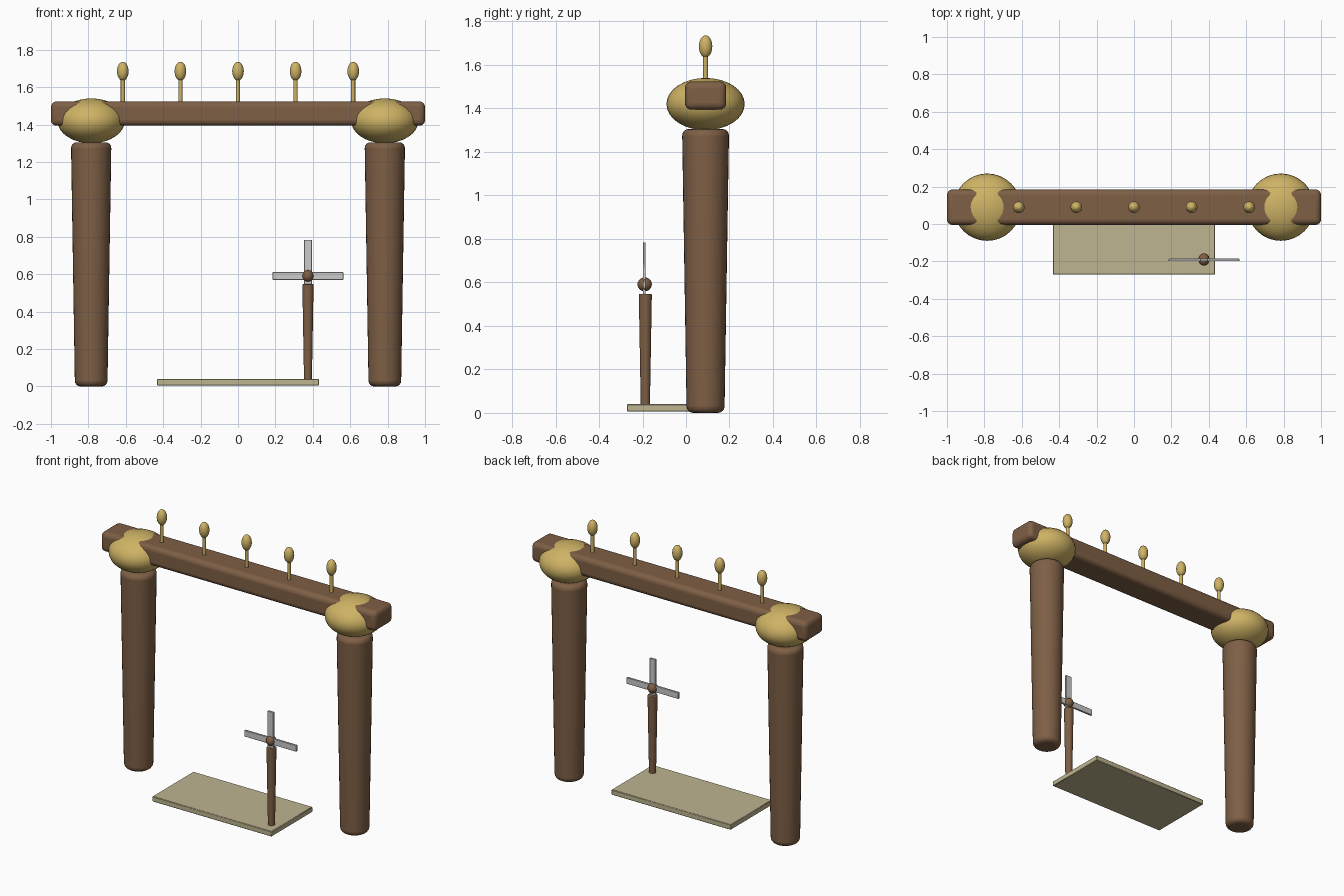
import bpy, math

if "Cube" in bpy.data.objects:
    bpy.data.objects.remove(bpy.data.objects["Cube"])


def mat(name, r, g, b):
    m = bpy.data.materials.new(name)
    m.diffuse_color = (r, g, b, 1)
    m.use_nodes = True
    m.node_tree.nodes["Principled BSDF"].inputs["Base Color"].default_value = m.diffuse_color
    return m


WOOD = mat("brown_wood", 0.21, 0.115, 0.06)
GOLD = mat("gold", 0.62, 0.45, 0.13)
STONE = mat("pale_stone", 0.52, 0.46, 0.28)
STEEL = mat("steel", 0.6, 0.6, 0.6)


def finish(name, m, bevel=0, segments=4):
    o = bpy.context.object
    o.name = name
    o.data.materials.append(m)
    bpy.ops.object.transform_apply(location=False, rotation=False, scale=True)
    if bevel:
        mod = o.modifiers.new("bevel", "BEVEL")
        mod.width, mod.segments = bevel, segments
        mod.limit_method = "ANGLE"
        mod.angle_limit = math.radians(50)
    bpy.ops.object.shade_smooth_by_angle(angle=math.radians(40))
    return o


def box(name, loc, size, m, bevel=0, segments=4):
    bpy.ops.mesh.primitive_cube_add(size=1, location=loc)
    bpy.context.object.scale = size
    return finish(name, m, bevel, segments)


def taper(name, x, y, z0, z1, r0, r1, m, bevel=0, sides=32):
    bpy.ops.mesh.primitive_cone_add(vertices=sides, radius1=r0, radius2=r1,
                                    depth=z1 - z0, location=(x, y, (z0 + z1) / 2))
    return finish(name, m, bevel)


def ball(name, loc, radii, m, seg=32):
    bpy.ops.mesh.primitive_uv_sphere_add(segments=seg, ring_count=seg // 2,
                                         radius=1, location=loc)
    bpy.context.object.scale = radii
    return finish(name, m)


Y = 0.09  # depth of the gate frame

# gate posts with golden caps
for side, x in (("left", -0.785), ("right", 0.785)):
    taper(side + "_post", x, Y, 0, 1.305, 0.087, 0.108, WOOD, 0.03)
    ball(side + "_post_cap", (x, Y, 1.42), (0.18, 0.18, 0.12), GOLD)

# crossbeam
box("crossbeam", (0, Y, 1.459), (2, 0.19, 0.13), WOOD, 0.03)

# row of finials on the beam
for i in range(5):
    x = (i - 2) * 0.308
    taper(f"finial_stem_{i + 1}", x, Y, 1.5, 1.65, 0.011, 0.011, GOLD, sides=16)
    ball(f"finial_bulb_{i + 1}", (x, Y, 1.685), (0.031, 0.031, 0.051), GOLD, 24)

# doorstep slab
box("doorstep_slab", (0, -0.058, 0.023), (0.866, 0.426, 0.034), STONE, 0.003, 1)

# pinwheel: pole, hub and crossed blades
PX, PZ = 0.374, 0.591
taper("pinwheel_pole", PX, -0.187, 0.03, 0.547, 0.021, 0.03, WOOD, 0.005, 24)
ball("pinwheel_hub", (PX, -0.19, PZ), (0.03, 0.033, 0.032), WOOD, 24)
box("pinwheel_blade_across", (PX, -0.192, PZ), (0.378, 0.013, 0.042), STEEL, 0.002, 1)
box("pinwheel_blade_upright", (PX, -0.192, PZ), (0.042, 0.013, 0.386), STEEL, 0.002, 1)
